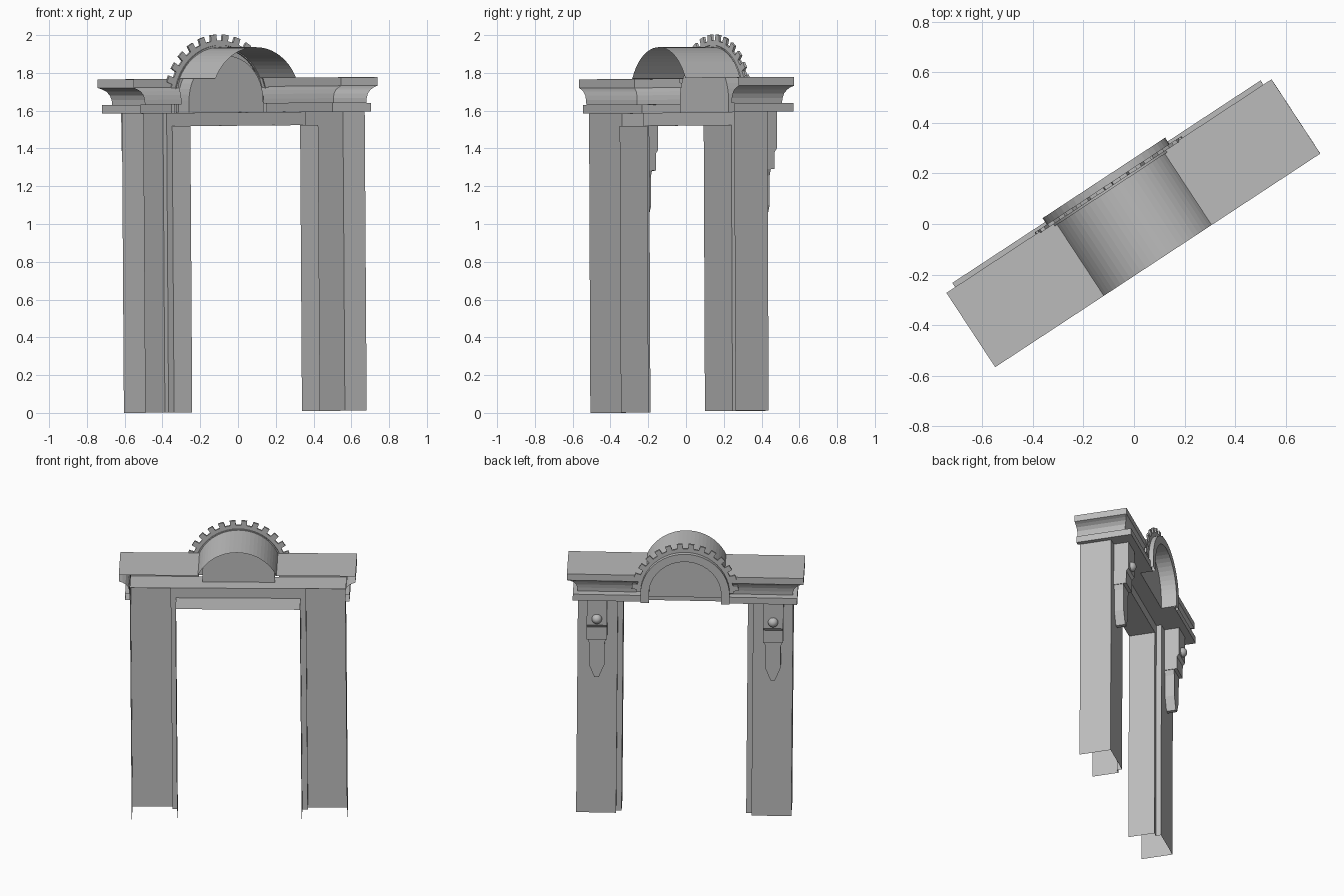
import bpy, bmesh
from math import radians, sin, cos
from mathutils import Matrix, Vector

cube = bpy.data.objects.get("Cube")
if cube:
    bpy.data.objects.remove(cube, do_unlink=True)

stone = bpy.data.materials.new("grey_stone")
stone.use_nodes = True
GREY = (0.5, 0.5, 0.5, 1)
stone.diffuse_color = GREY
stone.node_tree.nodes["Principled BSDF"].inputs["Base Color"].default_value = GREY

# Placement: the gate is turned on plan and leans very slightly
PLACE = (Matrix.Translation((0, 0, 1.706)) @ Matrix.Rotation(radians(33.3), 4, 'Z')
         @ Matrix.Rotation(radians(-0.45), 4, 'Y') @ Matrix.Translation((0, 0, -1.7)))

FRONT, FACE, REVEAL = -0.172, 0.055, 0.02      # depth planes
SOFFIT, TOP, SPRING = 1.585, 1.765, 1.65       # heights
COL_OUT, COL_IN, JAMB = 0.70, 0.44, 0.405      # widths from the middle
OPEN_EDGE = -0.155


def finish(name, bm):
    bmesh.ops.recalc_face_normals(bm, faces=bm.faces)
    mesh = bpy.data.meshes.new(name)
    bm.to_mesh(mesh)
    bm.free()
    mesh.materials.append(stone)
    ob = bpy.data.objects.new(name, mesh)
    bpy.context.collection.objects.link(ob)
    ob.matrix_world = PLACE
    return ob


def skin(name, rows, closed=False, caps=False):
    """Quads between successive rows of points."""
    bm = bmesh.new()
    grid = [[bm.verts.new(p) for p in row] for row in rows]
    n = len(grid[0])
    for a, b in zip(grid, grid[1:]):
        for i in range(n if closed else n - 1):
            j = (i + 1) % n
            bm.faces.new((a[i], a[j], b[j], b[i]))
    if caps:
        bm.faces.new(grid[0])
        bm.faces.new(grid[-1])
    return finish(name, bm)


def plate(name, pts):
    bm = bmesh.new()
    bm.faces.new([bm.verts.new(p) for p in pts])
    return finish(name, bm)


def floor_plate(name, u0, u1, v0, v1, z):
    return plate(name, [(u0, v0, z), (u1, v0, z), (u1, v1, z), (u0, v1, z)])


def polar(r, deg):
    return r * cos(radians(deg)), SPRING + r * sin(radians(deg))


def arch(r, steps=24):
    """Half circle standing on two short legs."""
    arc = [polar(r, 180 * i / steps) for i in range(steps + 1)]
    return [(r, SOFFIT)] + arc + [(-r, SOFFIT)]


# Columns: hollow channels, open at one side, with a stepped inner edge
plan = [(COL_OUT, OPEN_EDGE), (COL_OUT, FACE), (COL_IN, FACE), (COL_IN, REVEAL), (JAMB, REVEAL)]
for side, s in (("left", 1), ("right", -1)):
    skin(side + "_column", [[(s * u, v, z) for u, v in plan] for z in (0, SOFFIT)])

# Door casing and lintel
casing = [(-JAMB, 0), (-JAMB, 1.515), (JAMB, 1.515), (JAMB, 0)]
skin("door_casing", [[(u, v, z) for u, z in casing] for v in (OPEN_EDGE, REVEAL)])
plate("lintel_face", [(-JAMB, REVEAL, 1.515), (JAMB, REVEAL, 1.515),
                      (JAMB, REVEAL, SOFFIT), (-JAMB, REVEAL, SOFFIT)])

# Cornice shell: height, half width, depth; lower band, cove, upper band
RING_IN, RING_OUT, TYMP = 0.235, 0.29, 0.115
profile = [(SOFFIT, 0.73, 0.20), (1.63, 0.73, 0.20), (1.63, 0.70, 0.148), (1.655, 0.702, 0.15),
           (1.68, 0.71, 0.155), (1.70, 0.727, 0.163), (1.712, 0.748, 0.17),
           (1.72, 0.77, 0.18), (TOP, 0.77, 0.18)]
for side, s in (("left", 1), ("right", -1)):
    skin(side + "_cornice", [[(s * u, FRONT, z), (s * u, v, z), (s * 0.26, v, z)]
                             for z, u, v in profile])
    floor_plate(side + "_cornice_top", s * 0.253, s * 0.77, FRONT, 0.18, TOP)
    floor_plate(side + "_soffit", s * RING_IN, s * 0.73, REVEAL, 0.20, SOFFIT)
    floor_plate(side + "_soffit_end", s * COL_OUT, s * 0.73, FRONT, REVEAL, SOFFIT)
floor_plate("middle_soffit", -RING_IN, RING_IN, REVEAL, TYMP, SOFFIT)

# Barrel vault above the cornice
start = 24.3
vault = [polar(0.28, start + (180 - 2 * start) * i / 24) for i in range(25)]
skin("barrel_vault", [[(u, v, z) for u, z in vault] for v in (FRONT, 0.18)])

# Arch moulding, its deep inner lining, and the recessed panel
inner, outer = arch(RING_IN), arch(RING_OUT)
skin("arch_moulding",
     [[(a, TYMP, b), (a, 0.218, b), (c, 0.218, d), (c, 0.165, d)]
      for (a, b), (c, d) in zip(inner, outer)])
plate("arch_panel", [(u, TYMP, z) for u, z in inner])

# Toothed half ring round the arch
TEETH = 14
pitch = 180 / TEETH
rim = [(0, 0.315)]
for i in range(TEETH):
    mid = (i + 0.5) * pitch
    rim += [(mid - 3.4, 0.315), (mid - 3.0, 0.348), (mid + 3.0, 0.348), (mid + 3.4, 0.315)]
rim.append((180, 0.315))
rows = []
for deg, r in rim:
    (a, b), (c, d) = polar(0.275, deg), polar(r, deg)
    rows.append([(a, 0.174, b), (c, 0.174, d), (c, 0.188, d), (a, 0.188, b)])
skin("toothed_ring", rows, closed=True, caps=True)

# Brackets on the columns: block, pointed pendant, round stud
block = [(FACE, SOFFIT), (0.155, SOFFIT), (0.155, 1.39), (0.14, 1.37), (0.14, 1.28), (FACE, 1.28)]
half = [(0.062, 1.28), (0.05, 1.245), (0.05, 1.09), (0.014, 1.0)]
pendant = half + [(-u, z) for u, z in reversed(half)]
for side, s in (("left", 1), ("right", -1)):
    c = s * 0.573
    skin(side + "_bracket_block", [[(c + w, v, z) for v, z in block] for w in (-0.066, 0.066)],
         closed=True, caps=True)
    skin(side + "_bracket_pendant", [[(c + u, v, z) for u, z in pendant] for v in (FACE, 0.118)],
         closed=True, caps=True)
    bm = bmesh.new()
    bmesh.ops.create_uvsphere(bm, u_segments=20, v_segments=12, radius=0.033,
                              matrix=Matrix.Translation(Vector((c, 0.155, 1.435))))
    stud = finish(side + "_bracket_stud", bm)
    for f in stud.data.polygons:
        f.use_smooth = True
